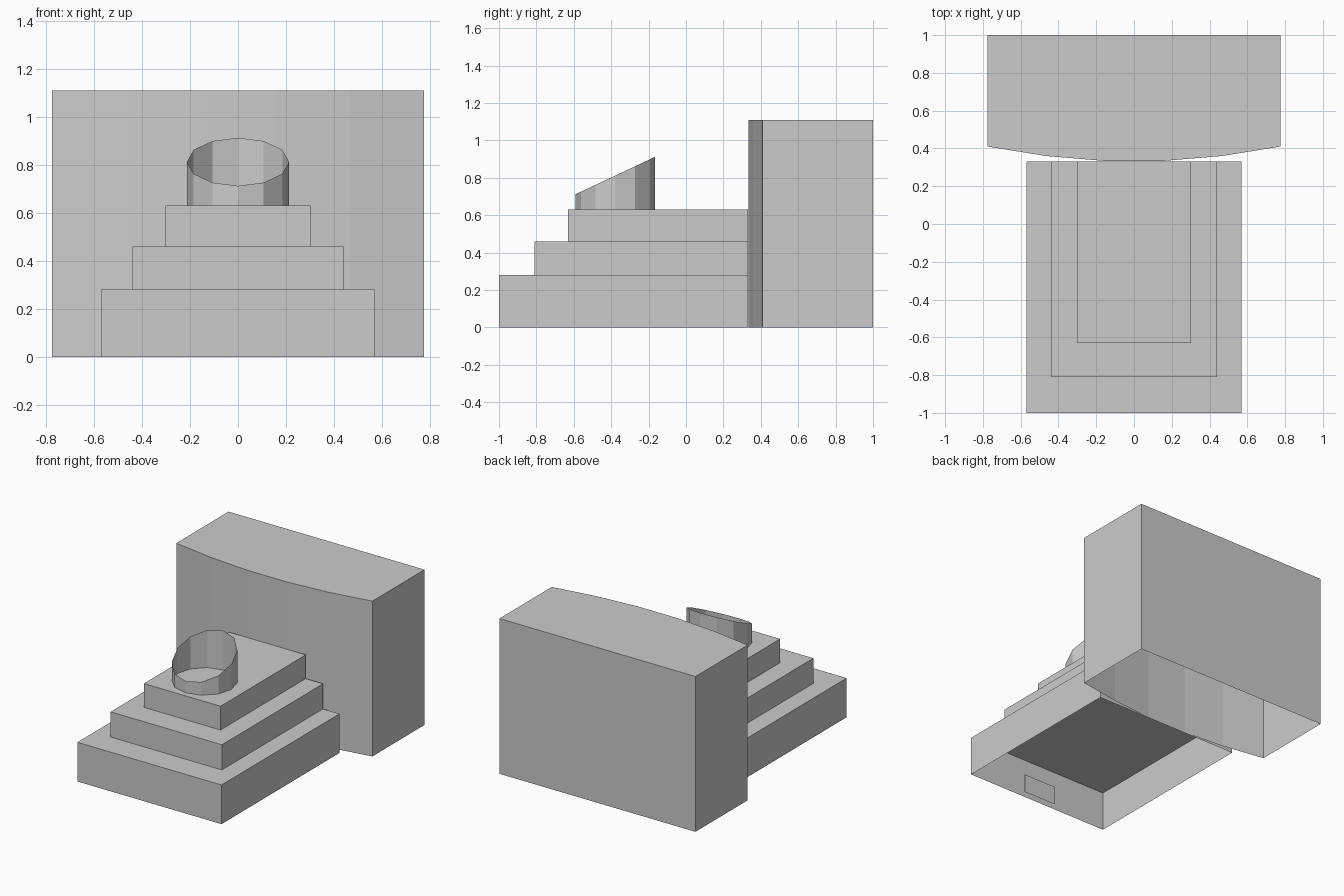
import bpy, bmesh, math

cube = bpy.data.objects.get("Cube")
if cube:
    bpy.data.objects.remove(cube, do_unlink=True)

# Single flat grey
grey = bpy.data.materials.new("plain grey")
grey.use_nodes = True
colour = (0.6, 0.6, 0.6, 1)
grey.diffuse_color = colour
grey.node_tree.nodes["Principled BSDF"].inputs["Base Color"].default_value = colour


def shell(name, outline, bottom, top, capped=True):
    """Upright walls over a counter-clockwise outline, open below; top is a height or a function of y."""
    height = top if callable(top) else (lambda y: top)
    bm = bmesh.new()
    low = [bm.verts.new((x, y, bottom)) for x, y in outline]
    high = [bm.verts.new((x, y, height(y))) for x, y in outline]
    for i in range(len(outline)):
        j = (i + 1) % len(outline)
        bm.faces.new((low[i], low[j], high[j], high[i]))
    if capped:
        bm.faces.new(high)
    mesh = bpy.data.meshes.new(name)
    bm.to_mesh(mesh)
    bm.free()
    mesh.materials.append(grey)
    obj = bpy.data.objects.new(name, mesh)
    bpy.context.collection.objects.link(obj)
    return obj


def rectangle(half_width, front, back):
    return [(-half_width, front), (half_width, front), (half_width, back), (-half_width, back)]


# Three stepped tiers
JOIN = 0.332
shell("lower_tier", rectangle(0.57, -1, JOIN), 0, 0.28)
shell("middle_tier", rectangle(0.44, -0.81, JOIN), 0.28, 0.46)
shell("upper_tier", rectangle(0.303, -0.63, JOIN), 0.46, 0.63)

# Tall rear block with a gently bowed front
bow = [(0.155, 0.334), (0.465, 0.36), (0.775, 0.41)]
front_curve = [(-x, y) for x, y in reversed(bow)] + bow
shell("rear_block", front_curve + [(0.775, 1), (-0.775, 1)], 0, 1.11)

# Open twelve-sided collar with a slanted rim
RADIUS, CENTRE = 0.213, -0.378
ring = []
for i in range(12):
    a = math.tau * i / 12
    ring.append((RADIUS * math.cos(a), CENTRE + RADIUS * math.sin(a)))
shell("slanted_collar", ring, 0.63, lambda y: 0.812 + 0.47 * (y - CENTRE), capped=False)

# Small plate behind the front wall of the lower tier
shell("inner_plate", rectangle(0.13, -0.975, -0.97), 0.02, 0.15)
